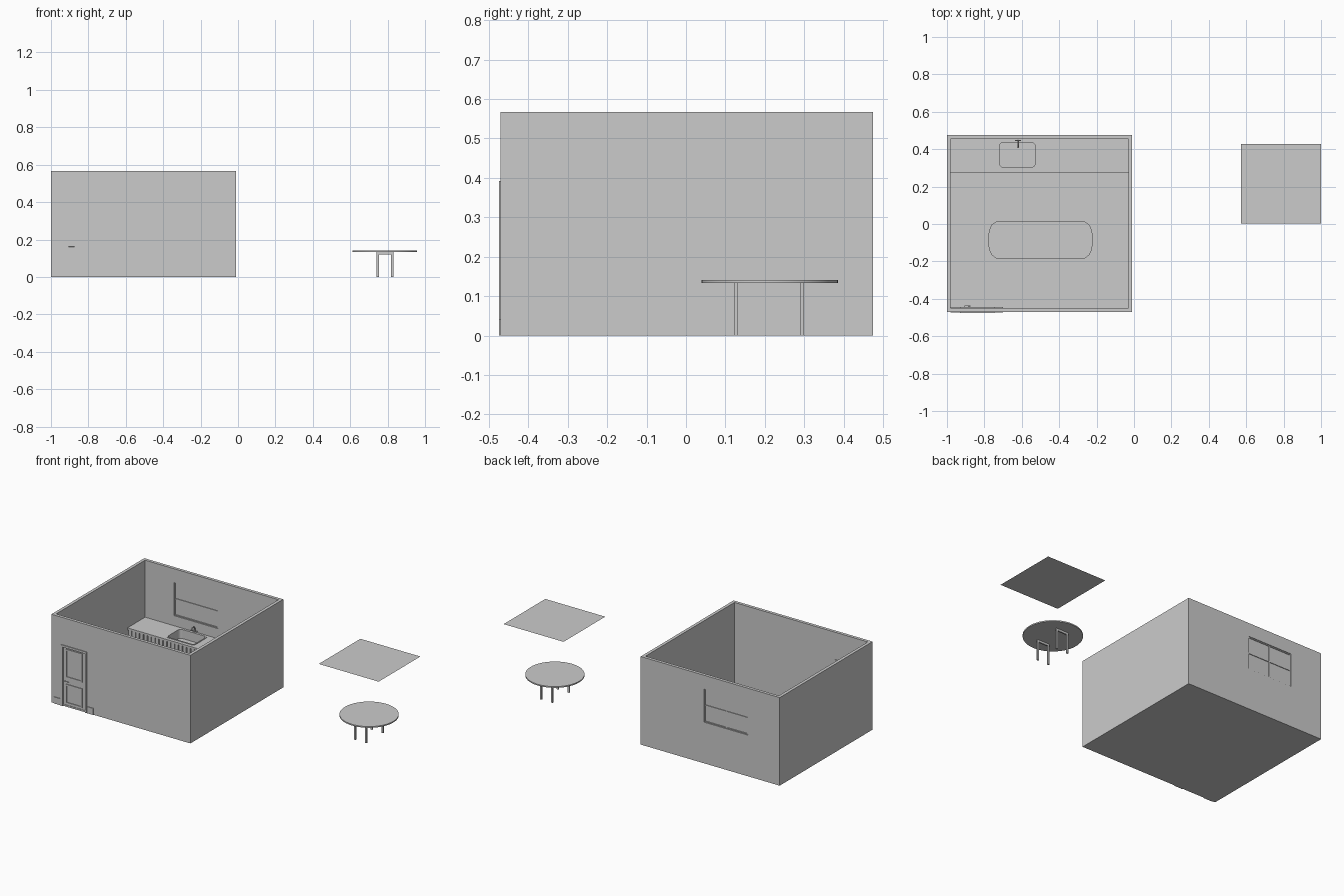
import bpy, bmesh
from math import sin, cos, pi, sqrt, asin
from mathutils import Vector

if "Cube" in bpy.data.objects:
    bpy.data.objects.remove(bpy.data.objects["Cube"])


def finish(name, bm):
    bmesh.ops.recalc_face_normals(bm, faces=bm.faces)
    me = bpy.data.meshes.new(name)
    bm.to_mesh(me)
    bm.free()
    ob = bpy.data.objects.new(name, me)
    bpy.context.collection.objects.link(ob)
    return ob


def boxes(name, specs):
    """One object from (x0, x1, y0, y1, z0, z1) boxes."""
    bm = bmesh.new()
    for x0, x1, y0, y1, z0, z1 in specs:
        vs = bmesh.ops.create_cube(bm, size=1)["verts"]
        for v in vs:
            v.co = Vector((x0 + (v.co.x + .5) * (x1 - x0),
                           y0 + (v.co.y + .5) * (y1 - y0),
                           z0 + (v.co.z + .5) * (z1 - z0)))
    return finish(name, bm)


def ring(x0, x1, z0, z1, w, y0, y1):
    """Boxes of a rectangular frame standing in the xz plane."""
    return [(x0, x0 + w, y0, y1, z0, z1), (x1 - w, x1, y0, y1, z0, z1),
            (x0 + w, x1 - w, y0, y1, z0, z0 + w), (x0 + w, x1 - w, y0, y1, z1 - w, z1)]


def prism(name, pts, z0, z1):
    bm = bmesh.new()
    f = bm.faces.new([bm.verts.new((x, y, z0)) for x, y in pts])
    ext = bmesh.ops.extrude_face_region(bm, geom=[f])
    for v in ext["geom"]:
        if isinstance(v, bmesh.types.BMVert):
            v.co.z = z1
    return finish(name, bm)


def circle(cx, cy, r, n):
    return [(cx + r * cos(2 * pi * i / n), cy + r * sin(2 * pi * i / n)) for i in range(n)]


def rounded_rect(x0, x1, y0, y1, r, n=6):
    pts = []
    for k, (cx, cy) in enumerate([(x1 - r, y1 - r), (x0 + r, y1 - r), (x0 + r, y0 + r), (x1 - r, y0 + r)]):
        for i in range(n + 1):
            a = pi / 2 * (k + i / n)
            pts.append((cx + r * cos(a), cy + r * sin(a)))
    return pts


def tube(name, path, r):
    cu = bpy.data.curves.new(name, "CURVE")
    cu.dimensions = "3D"
    cu.bevel_depth = r
    cu.bevel_resolution = 2
    cu.use_fill_caps = True
    sp = cu.splines.new("POLY")
    sp.points.add(len(path) - 1)
    for p, co in zip(sp.points, path):
        p.co = (*co, 1)
    ob = bpy.data.objects.new(name, cu)
    bpy.context.collection.objects.link(ob)
    return ob


def smooth(ob):
    bpy.ops.object.select_all(action="DESELECT")
    ob.select_set(True)
    bpy.context.view_layer.objects.active = ob
    bpy.ops.object.shade_smooth_by_angle()


def cut(targets, cutter):
    for ob in targets:
        m = ob.modifiers.new("cut", "BOOLEAN")
        m.object = cutter
        m.operation = "DIFFERENCE"
        m.solver = "EXACT"
        bpy.context.view_layer.objects.active = ob
        bpy.ops.object.modifier_apply(modifier=m.name)
    bpy.data.objects.remove(cutter)


# Room shell, open at the top
XL, XR, YF, YB, H, T, FL = -1.0, -.01, -.47, .475, .567, .02, .01
shell = boxes("room_shell", [(XL, XR, YF, YB, 0, H)])
cut([shell], boxes("inside_cut", [(XL + T, XR - T, YF + T, YB - T, FL, H + .1)]))

# Window in the back wall
wx0, wx1, wz0, wz1 = -.775, -.46, .265, .48
cut([shell], boxes("window_cut", [(wx0, wx1, YB - .1, YB + .1, wz0, wz1)]))
wy0, wy1 = YB - T + .004, YB - .004
boxes("window_frame", ring(wx0, wx1, wz0, wz1, .006, wy0, wy1))
boxes("window_glass", [(wx0, wx1, YB - .012, YB - .008, wz0, wz1)])
xm, zm = (wx0 + wx1) / 2, (wz0 + wz1) / 2
boxes("window_bars", [(wx0, wx1, wy0, wy1, zm - .003, zm + .003),
                      (xm - .003, xm + .003, YB - .01, wy1, wz0, wz1)])

# Door with casing, panels, handles and short skirting on both wall sides
dx0, dx1, dz1 = -.93, -.745, .392
cut([shell], boxes("door_cut", [(dx0 + .01, dx1 - .01, YF - .1, YF + .05, FL, dz1 - .01)]))
boxes("door_leaf", [(dx0 + .01, dx1 - .01, YF + .003, YF + T - .003, FL, dz1 - .01)])
casing, mould, skirt = [], [], []
for a, b, c, d in [(YF - .005, YF + .002, YF - .001, YF + .005),
                   (YF + T - .002, YF + T + .005, YF + T - .005, YF + T + .001)]:
    casing += [(dx0, dx0 + .013, a, b, 0 if a < YF else FL, dz1),
               (dx1 - .013, dx1, a, b, 0 if a < YF else FL, dz1),
               (dx0 + .013, dx1 - .013, a, b, dz1 - .013, dz1)]
    for z0, z1 in [(.185, .37), (.02, .145)]:
        mould += ring(-.9, -.782, z0, z1, .009, c, d)
    z = 0 if a < YF else FL
    skirt += [(-.98, dx0, a + .001, b, z, .042), (dx1, -.7, a + .001, b, z, .042)]
boxes("door_casing", casing)
boxes("door_panel_moulding", mould)
boxes("door_skirting", skirt)
for name, y, base in [("outer", YF - .003, YF + .004), ("inner", YF + T + .012, YF + T - .004)]:
    smooth(tube(name + "_door_handle", [(-.905, base, .163), (-.905, y, .163), (-.875, y, .163)], .002))

# Kitchen counter along the back wall, with a slatted front
cx0, cx1, cy0, cy1 = XL + T, XR - T, .275, YB - T
worktop = boxes("counter_top", [(cx0, cx1, cy0, cy1, .187, .2)])
cabinet = boxes("counter_cabinet", [(cx0, cx1, cy0 + .01, cy1, FL, .187)])
boxes("counter_slats", [(cx0 + .004 + .0278 * i, cx0 + .026 + .0278 * i, cy0 + .003, cy0 + .01, .025, .187)
                        for i in range(34)])

# Sink bowl with rim, drain and tap
rim = prism("sink_rim", rounded_rect(-.725, -.522, .297, .442, .02), .2, .203)
cut([worktop, cabinet, rim], prism("sink_cut", rounded_rect(-.718, -.529, .304, .435, .018), .145, .3))
prism("sink_drain", circle(-.62, .37, .012, 16), .145, .147)
arc = [(-.62, .427 + .018 * cos(pi * i / 8), .225 + .016 * sin(pi * i / 8)) for i in range(9)]
smooth(tube("sink_tap", [(-.62, .445, .2)] + arc, .004))
boxes("tap_levers", [(-.637, -.603, .443, .448, .208, .213)])


# Cooking island with bowed ends
def bowed(xa, hy, bulge, cx=-.5, cy=-.085, n=10):
    pts = []
    for s in (1, -1):
        for i in range(n + 1):
            t = -1 + 2 * i / n
            pts.append((cx + s * (xa + bulge * sqrt(max(0, 1 - t * t))), cy + s * t * hy))
    return pts


prism("island_top", bowed(.235, .1, .045), .187, .2)
prism("island_base", bowed(.228, .093, .042), FL, .187)

# Four hob rings
for i, (x, y) in enumerate([(-.54, -.033), (-.465, -.033), (-.54, -.092), (-.465, -.092)]):
    prism("hob_ring_%d" % (i + 1), circle(x, y, .019, 20), .2, .202)

# Round table on two U-shaped leg frames
tx, ty = .785, .2125
smooth(prism("table_top", circle(tx, ty, .173, 48), .133, .141))
for name, y in [("front", .126), ("back", .295)]:
    boxes(name + "_leg_frame", [(.740, .753, y - .0045, y + .0045, 0, .133),
                                (.818, .831, y - .0045, y + .0045, 0, .133),
                                (.753, .818, y - .0045, y + .0045, .12, .133)])

# Loose flat panel hanging above the table
bm = bmesh.new()
bm.faces.new([bm.verts.new((x, y, .487)) for x, y in [(.573, .003), (1, .003), (1, .427), (.573, .427)]])
finish("hanging_panel", bm)
